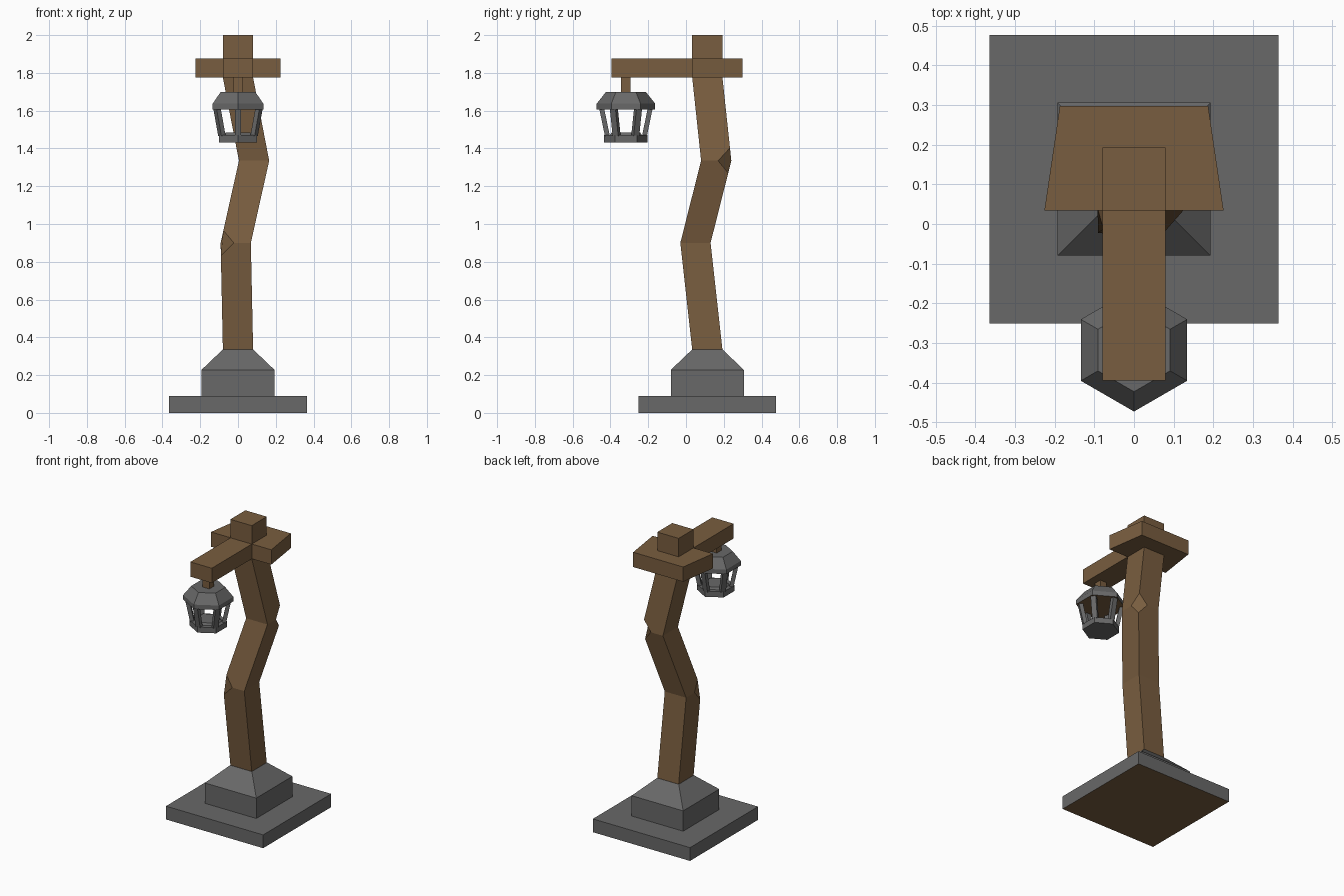
import bpy, bmesh, math
from mathutils import Vector

if "Cube" in bpy.data.objects:
    bpy.data.objects.remove(bpy.data.objects["Cube"])


def material(name, rgb):
    m = bpy.data.materials.new(name)
    m.diffuse_color = (*rgb, 1)
    m.use_nodes = True
    m.node_tree.nodes["Principled BSDF"].inputs["Base Color"].default_value = m.diffuse_color
    return m


WOOD = material("brown wood", (0.19, 0.11, 0.05))
METAL = material("grey stone and iron", (0.14, 0.14, 0.14))
CY = 0.113      # post centre in y
LY = -0.318     # lantern centre in y


def finish(name, bm, mats, brown_below=None):
    bm.normal_update()
    bmesh.ops.recalc_face_normals(bm, faces=bm.faces)
    if brown_below is not None:
        for f in bm.faces:
            if f.normal.z < -0.9 and f.calc_center_median().z < brown_below:
                f.material_index = 1
    me = bpy.data.meshes.new(name)
    bm.to_mesh(me)
    bm.free()
    for m in mats:
        me.materials.append(m)
    ob = bpy.data.objects.new(name, me)
    bpy.context.collection.objects.link(ob)
    return ob


def loft(rings):
    """Skin a stack of equal-length rings and cap both ends."""
    bm = bmesh.new()
    rows = [[bm.verts.new(p) for p in r] for r in rings]
    n = len(rows[0])
    for a, b in zip(rows, rows[1:]):
        for i in range(n):
            j = (i + 1) % n
            bm.faces.new((a[i], a[j], b[j], b[i]))
    bm.faces.new(rows[0][::-1])
    bm.faces.new(rows[-1])
    bm.verts.index_update()
    return bm, rows


def square(x, y, z, h):
    return [(x + sx * h, y + sy * h, z) for sx, sy in ((-1, -1), (1, -1), (1, 1), (-1, 1))]


def hexagon(r, z):
    return [(r * math.cos(a), LY + r * math.sin(a), z)
            for a in (math.radians(30 + 60 * i) for i in range(6))]


def prism(outline, z0, z1):
    return loft([[(x, y, z) for x, y in outline] for z in (z0, z1)])[0]


# Stone foot: slab with wooden underside, then block with sloped top
finish("base_slab", loft([square(0, CY, 0, .364), square(0, CY, .09, .364)])[0], [METAL, WOOD], 0.01)
finish("base_block", loft([square(0, CY, .09, .193), square(0, CY, .228, .193),
                           square(0, CY, .335, .081)])[0], [METAL])

# Crooked post with one chipped corner at each knee
bm, rows = loft([square(0, CY, .335, .08), square(-.012, .05, .9, .08),
                 square(.085, .16, 1.335, .08), square(0, CY, 1.775, .08),
                 square(0, CY, 2.0, .08)])
bmesh.ops.bevel(bm, geom=[rows[1][0], rows[2][2]], offset=.07, offset_type='OFFSET',
                segments=1, profile=.5, affect='VERTICES')
finish("post", bm, [WOOD])

# Lantern arm and tapered crossbar
finish("arm", prism([(-.08, -.395), (.08, -.395), (.08, .034), (-.08, .034)], 1.775, 1.875), [WOOD])
finish("crossbar", prism([(-.226, .034), (.226, .034), (.187, .298), (-.187, .298)], 1.775, 1.875), [WOOD])

# Lantern: hanger, cap, base
finish("hanger", loft([square(0, LY, 1.69, .025), square(0, LY, 1.78, .025)])[0], [WOOD])
finish("lantern_cap", loft([hexagon(.155, 1.607), hexagon(.155, 1.637), hexagon(.105, 1.70)])[0],
       [METAL, WOOD], 1.62)
finish("lantern_base", loft([hexagon(.115, 1.432), hexagon(.115, 1.47)])[0], [METAL])
finish("lantern_inner_step", loft([hexagon(.085, 1.47), hexagon(.075, 1.485)])[0], [METAL])

# Six leaning lantern bars, one at each corner
for i in range(6):
    a = math.radians(30 + 60 * i)
    out, side = Vector((math.cos(a), math.sin(a), 0)), Vector((-math.sin(a), math.cos(a), 0))
    rings = [[Vector((0, LY, z)) + out * (r + d * .013) + side * (s * .017)
              for d, s in ((-1, -1), (1, -1), (1, 1), (-1, 1))]
             for r, z in ((.098, 1.465), (.128, 1.61))]
    finish(f"lantern_bar_{i + 1}", loft(rings)[0], [METAL])
